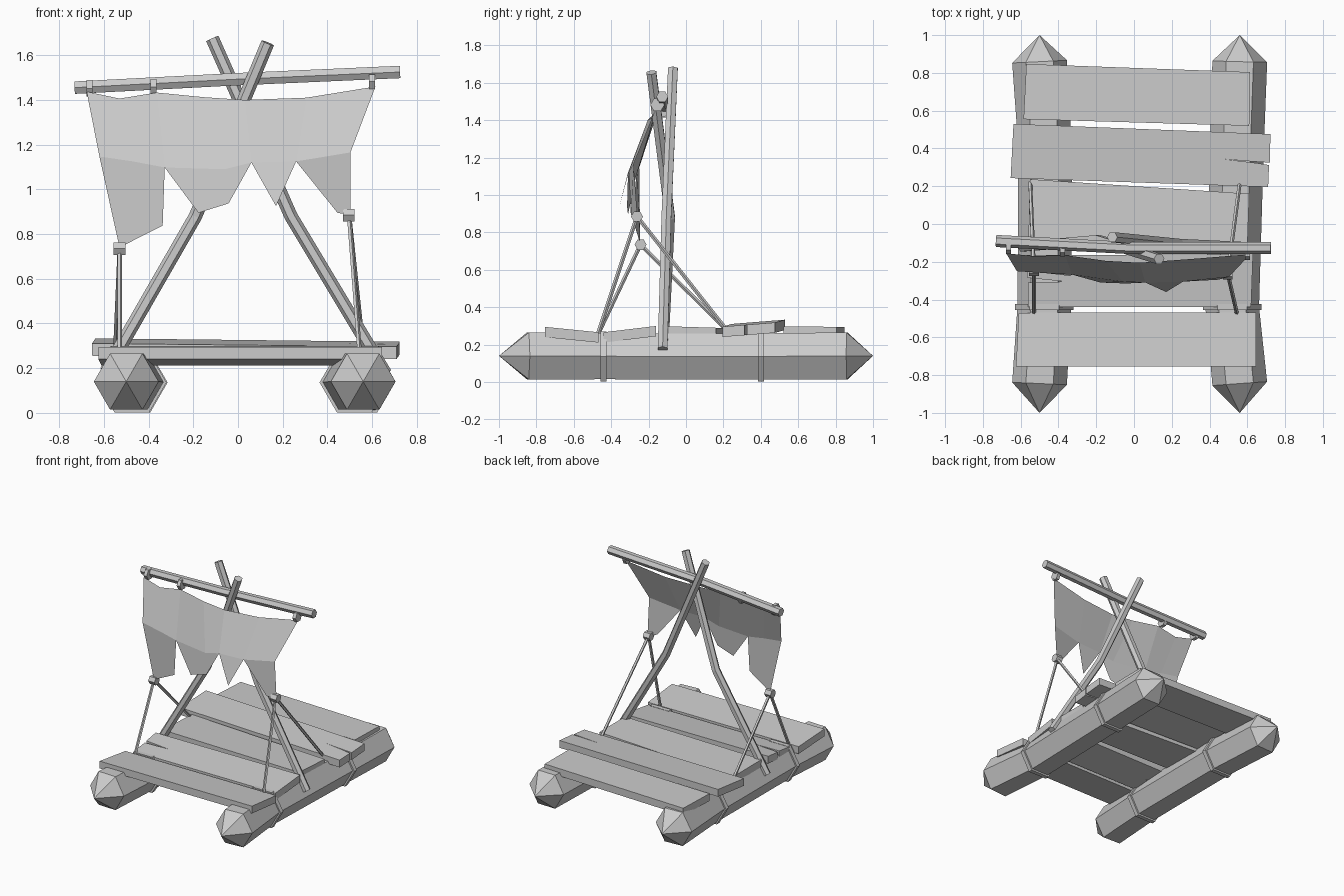
import bpy, bmesh, math
from mathutils import Vector

if "Cube" in bpy.data.objects:
    bpy.data.objects.remove(bpy.data.objects["Cube"])


def finish(bm, name, recalc=True):
    if recalc:
        bmesh.ops.recalc_face_normals(bm, faces=bm.faces)
    me = bpy.data.meshes.new(name)
    bm.to_mesh(me)
    bm.free()
    ob = bpy.data.objects.new(name, me)
    bpy.context.collection.objects.link(ob)
    return ob


def pole(name, pts, radii, sides=6):
    """Faceted tube swept along a path; radius 0 gives a pointed end."""
    pts = [Vector(p) for p in pts]
    if not isinstance(radii, (list, tuple)):
        radii = [radii] * len(pts)
    bm = bmesh.new()
    rings = []
    for i, (p, r) in enumerate(zip(pts, radii)):
        t = (pts[min(i + 1, len(pts) - 1)] - pts[max(i - 1, 0)]).normalized()
        ref = Vector((0, 1, 0)) if abs(t.z) > 0.6 else Vector((0, 0, 1))
        u = t.cross(ref).normalized()
        v = u.cross(t)
        ang = [math.tau * k / sides for k in range(sides)]
        rings.append([bm.verts.new(p + (u * math.cos(a) + v * math.sin(a)) * r) for a in ang])
    for a, b in zip(rings, rings[1:]):
        for k in range(sides):
            j = (k + 1) % sides
            bm.faces.new((a[k], a[j], b[j], b[k]))
    if radii[0]:
        bm.faces.new(rings[0])
    if radii[-1]:
        bm.faces.new(rings[-1])
    bmesh.ops.remove_doubles(bm, verts=bm.verts, dist=1e-5)
    return finish(bm, name)


def plank(name, outline, z, y0, slope, xslope=0.0, thick=0.055):
    """Flat board from its outline, top at height z where y = y0."""
    bm = bmesh.new()
    top = [bm.verts.new((x, y, z + slope * (y - y0) + xslope * x)) for x, y in outline]
    low = [bm.verts.new(v.co - Vector((0, 0, thick))) for v in top]
    bm.faces.new(top)
    bm.faces.new(low[::-1])
    for k in range(len(top)):
        j = (k + 1) % len(top)
        bm.faces.new((top[k], low[k], low[j], top[j]))
    finish(bm, name)


# Floating logs, slightly bowed inwards, with a band at each bend
for side, xe, xf, xb in (("left", -0.5, -0.475, -0.47), ("right", 0.56, 0.52, 0.545)):
    pole(side + "_log",
         [(xe, -1, 0.14), (xe, -0.845, 0.14), (xf, -0.44, 0.138),
          (xb, 0.40, 0.137), (xe, 0.86, 0.14), (xe, 1, 0.14)],
         [0, 0.145, 0.142, 0.142, 0.145, 0])
    for end, x, y in (("front", xf, -0.44), ("back", xb, 0.40)):
        pole(f"{side}_{end}_band", [(x, y - 0.016, 0.136), (x, y + 0.016, 0.136)], 0.155)

# Deck boards, front to back, two of them split at one end
plank("deck_board_1", [(-0.625, -0.755), (0.645, -0.755), (0.645, -0.468), (-0.61, -0.47)],
      0.295, -0.755, -0.1)
plank("deck_board_2", [(-0.56, -0.44), (0.62, -0.44), (0.63, -0.16), (-0.57, -0.165),
                       (-0.565, -0.285), (-0.46, -0.295), (-0.365, -0.305), (-0.56, -0.31)],
      0.265, -0.45, 0.12)
plank("deck_board_3", [(-0.56, -0.10), (0.60, -0.13), (0.61, 0.16), (-0.55, 0.237)],
      0.295, 0, -0.03)
plank("deck_board_4", [(-0.653, 0.243), (0.71, 0.196), (0.715, 0.312), (0.655, 0.322),
                       (0.474, 0.344), (0.60, 0.333), (0.72, 0.325), (0.722, 0.476), (-0.638, 0.53)],
      0.314, 0.35, 0.08, -0.008)
plank("deck_board_5", [(-0.585, 0.555), (0.61, 0.52), (0.615, 0.804), (-0.57, 0.847)],
      0.296, 0.7, -0.01)

# Crossed mast poles, each with a bend halfway
pole("mast_right_foot", [(0.66, -0.125, 0.175), (0.237, -0.105, 0.88), (-0.115, -0.07, 1.675)], 0.03)
pole("mast_left_foot", [(-0.59, -0.12, 0.185), (-0.19, -0.085, 0.88), (0.133, -0.185, 1.655)], 0.03)

# Yard across the masts
YARD = [(-0.73, -0.09, 1.455), (-0.02, -0.127, 1.492), (0.725, -0.127, 1.525)]
pole("yard", YARD, 0.032)

# Ties holding the sail on the yard
for i, (x, y, z, r) in enumerate([(-0.664, -0.115, 1.452, 0.043), (-0.378, -0.13, 1.457, 0.042),
                                  (0.60, -0.153, 1.482, 0.038)]):
    pole(f"sail_tie_{i + 1}", [(x - 0.013, y, z), (x + 0.013, y, z)], r)

# Torn sail: upper cloth strip plus hanging tatters
top = [(-0.677, -0.155, 1.437), (-0.53, -0.17, 1.406), (-0.364, -0.165, 1.433), (-0.15, -0.195, 1.412),
       (0.03, -0.205, 1.40), (0.306, -0.185, 1.41), (0.615, -0.16, 1.46)]
mid = [(-0.62, -0.25, 1.147), (-0.47, -0.26, 1.125), (-0.328, -0.268, 1.098), (-0.06, -0.305, 1.09),
       (0.06, -0.31, 1.12), (0.26, -0.305, 1.125), (0.503, -0.28, 1.165)]
tatters = [((0, 1, 2), [(-0.337, -0.275, 0.838), (-0.53, -0.245, 0.74)]),
           ((2, 3, 4), [(-0.042, -0.315, 0.937), (-0.177, -0.31, 0.895)]),
           ((4, 5), [(0.17, -0.36, 0.925)]),
           ((5, 6), [(0.503, -0.26, 0.885), (0.445, -0.295, 0.895)])]
bm = bmesh.new()
tv = [bm.verts.new(p) for p in top]
mv = [bm.verts.new(p) for p in mid]
for k in range(len(tv) - 1):
    bm.faces.new((tv[k], mv[k], mv[k + 1], tv[k + 1]))
for cols, tips in tatters:
    bm.faces.new([mv[c] for c in reversed(cols)] + [bm.verts.new(p) for p in reversed(tips)])
finish(bm, "torn_sail", recalc=False)

# Corner knots and the ropes down to the deck
for side, knot, xf, xb in (("left", (-0.53, -0.243, 0.735), -0.53, -0.55),
                           ("right", (0.496, -0.262, 0.885), 0.545, 0.56)):
    x, y, z = knot
    pole(side + "_sail_knot", [(x - 0.026, y, z), (x + 0.026, y, z)], 0.032)
    pole(side + "_front_rope", [knot, (xf, -0.475, 0.245)], 0.011, 5)
    pole(side + "_back_rope", [knot, (xb, 0.22, 0.275)], 0.011, 5)
